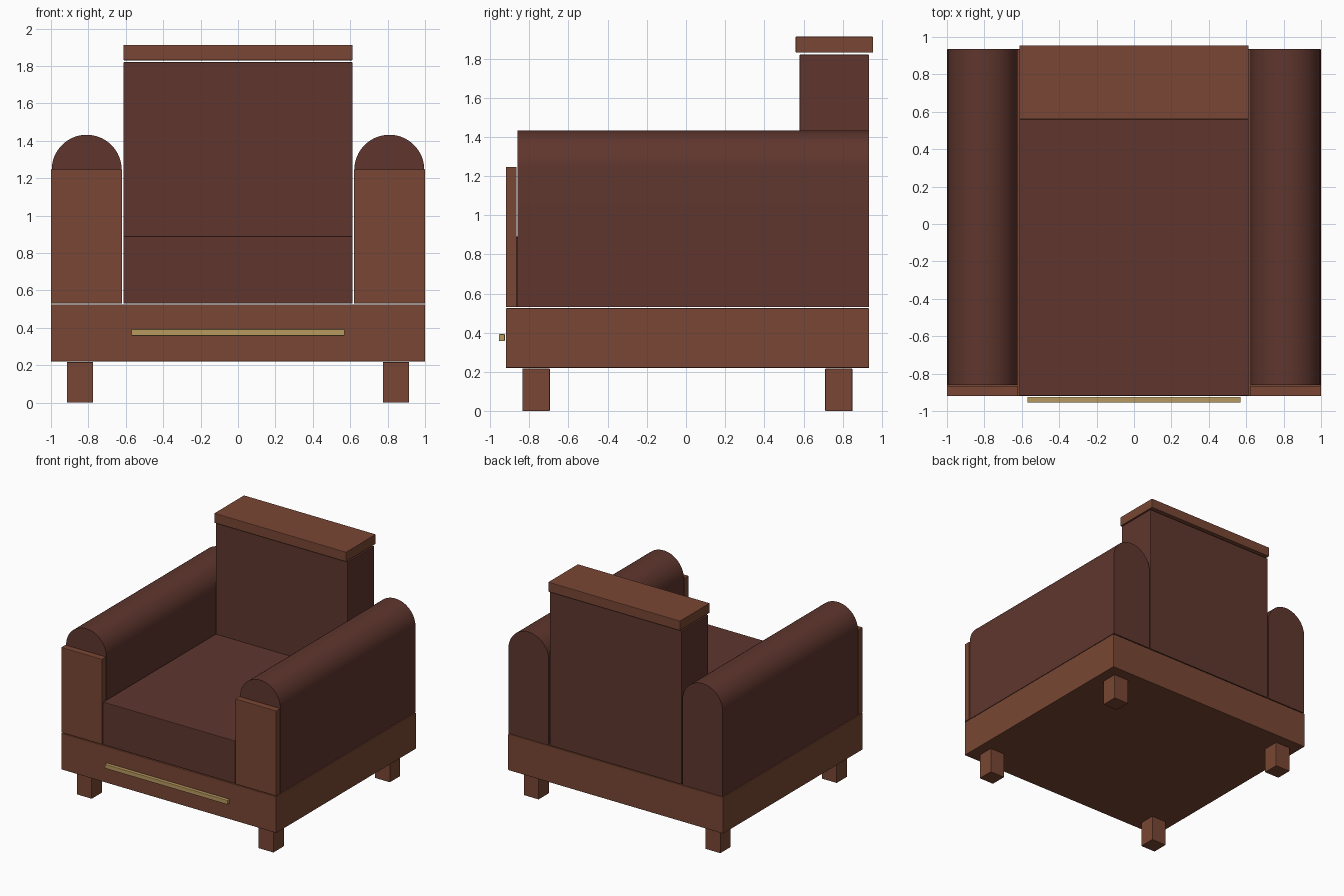
import bpy, bmesh, math

cube = bpy.data.objects.get("Cube")
if cube:
    bpy.data.objects.remove(cube, do_unlink=True)


def material(name, rgb):
    m = bpy.data.materials.new(name)
    m.use_nodes = True
    m.diffuse_color = (*rgb, 1)
    m.node_tree.nodes["Principled BSDF"].inputs["Base Color"].default_value = (*rgb, 1)
    return m


WOOD = material("warm wood", (0.19, 0.062, 0.033))
LEATHER = material("dark leather", (0.115, 0.037, 0.027))
BRASS = material("brass", (0.48, 0.32, 0.115))


def add_object(name, bm, mat):
    bmesh.ops.recalc_face_normals(bm, faces=bm.faces)
    mesh = bpy.data.meshes.new(name)
    bm.to_mesh(mesh)
    bm.free()
    mesh.materials.append(mat)
    obj = bpy.data.objects.new(name, mesh)
    bpy.context.collection.objects.link(obj)
    return obj


def box(name, x, y, z, mat, bevel=0.004):
    """Box spanning the given (low, high) ranges, with softened edges."""
    bm = bmesh.new()
    bmesh.ops.create_cube(bm, size=1)
    for v in bm.verts:
        v.co = [(lo + hi) / 2 + c * (hi - lo) for c, (lo, hi) in zip(v.co, (x, y, z))]
    obj = add_object(name, bm, mat)
    mod = obj.modifiers.new("soft edges", "BEVEL")
    mod.width = bevel
    mod.segments = 2
    return obj


def round_top_arm(name, cx, radius, y, bottom, spring, mat, steps=32):
    """Arch profile extruded along the depth of the seat."""
    outline = [(cx + radius, bottom)]
    for i in range(steps + 1):
        a = math.pi * i / steps
        outline.append((cx + radius * math.cos(a), spring + radius * math.sin(a)))
    outline.append((cx - radius, bottom))
    bm = bmesh.new()
    face = bm.faces.new([bm.verts.new((px, y[0], pz)) for px, pz in outline])
    new = bmesh.ops.extrude_face_region(bm, geom=[face])["geom"]
    bmesh.ops.translate(bm, vec=(0, y[1] - y[0], 0),
                        verts=[g for g in new if isinstance(g, bmesh.types.BMVert)])
    obj = add_object(name, bm, mat)
    bpy.ops.object.select_all(action="DESELECT")
    obj.select_set(True)
    bpy.context.view_layer.objects.active = obj
    bpy.ops.object.shade_smooth_by_angle(angle=math.radians(30))
    return obj


# Base frame and drawer pull
box("base_frame", (-1, 1), (-0.92, 0.935), (0.22, 0.525), WOOD)
box("front_pull", (-0.57, 0.57), (-0.955, -0.925), (0.357, 0.393), BRASS)

# Cushions and headrest cap
box("seat_cushion", (-0.613, 0.613), (-0.917, 0.58), (0.53, 0.89), LEATHER)
box("back_cushion", (-0.613, 0.613), (0.58, 0.935), (0.53, 1.82), LEATHER)
box("back_cap", (-0.613, 0.613), (0.56, 0.955), (1.83, 1.912), WOOD)

# Arms, arm fronts and legs on both sides
for side, s in (("left", 1), ("right", -1)):
    round_top_arm(f"{side}_arm", s * 0.809, 0.187, (-0.86, 0.935), 0.53, 1.245, LEATHER)
    box(f"{side}_arm_front", sorted((s * 0.62, s)), (-0.92, -0.865), (0.53, 1.247), WOOD)
    for end, cy in (("front", -0.765), ("back", 0.78)):
        box(f"{end}_{side}_leg", (s * 0.845 - 0.07, s * 0.845 + 0.07),
            (cy - 0.07, cy + 0.07), (0, 0.217), WOOD)
